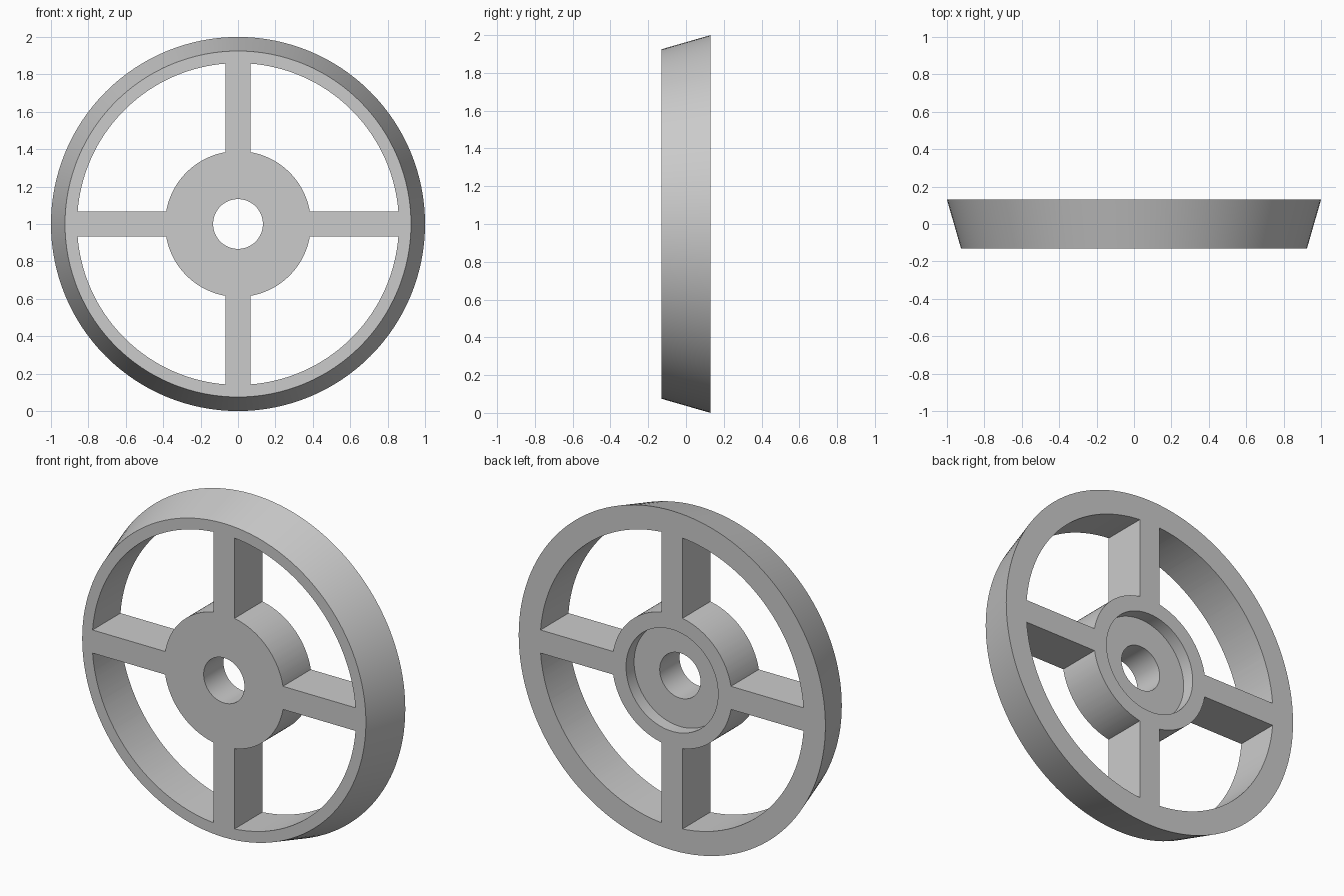
import bpy
import bmesh
from math import asin, cos, sin, pi, radians
from mathutils import Vector

cube = bpy.data.objects.get("Cube")
if cube:
    bpy.data.objects.remove(cube, do_unlink=True)

CENTRE = Vector((0, 0, 1))
HALF_DEPTH = 0.13
BORE, RECESS, HUB = 0.133, 0.30, 0.39
RIM_INNER, RIM_FRONT, RIM_BACK = 0.86, 0.925, 1.0
RECESS_FLOOR = 0.055
SPOKE_HALF = 0.068
STEPS = 128

grey = bpy.data.materials.new("plain grey")
grey.use_nodes = True
colour = (0.6, 0.6, 0.6, 1)
grey.diffuse_color = colour
grey.node_tree.nodes["Principled BSDF"].inputs["Base Color"].default_value = colour


def make_object(name, bm):
    bmesh.ops.recalc_face_normals(bm, faces=bm.faces)
    mesh = bpy.data.meshes.new(name)
    bm.to_mesh(mesh)
    bm.free()
    mesh.materials.append(grey)
    obj = bpy.data.objects.new(name, mesh)
    bpy.context.collection.objects.link(obj)
    return obj


# Solid wheel: tapered rim, central bore and a round recess in the back
bm = bmesh.new()
profile = [(BORE, -HALF_DEPTH), (RIM_FRONT, -HALF_DEPTH), (RIM_BACK, HALF_DEPTH),
           (RECESS, HALF_DEPTH), (RECESS, RECESS_FLOOR), (BORE, RECESS_FLOOR)]
ring = [bm.verts.new(CENTRE + Vector((r, y, 0))) for r, y in profile]
edges = [bm.edges.new((a, b)) for a, b in zip(ring, ring[1:] + ring[:1])]
bmesh.ops.spin(bm, geom=ring + edges, cent=CENTRE, axis=(0, 1, 0),
               angle=2 * pi, steps=STEPS, use_merge=True)
bmesh.ops.remove_doubles(bm, verts=bm.verts, dist=0.0001)
wheel = make_object("spoked_wheel", bm)


# Four window cutters leave parallel-sided spokes between hub and rim
def arc(radius, turn, count=36):
    margin = asin(SPOKE_HALF / radius)
    span = pi / 2 - 2 * margin
    angles = [turn + margin + span * i / count for i in range(count + 1)]
    return [(radius * cos(a), radius * sin(a)) for a in angles]


bm = bmesh.new()
for quarter in range(4):
    turn = quarter * pi / 2
    outline = arc(RIM_INNER, turn) + arc(HUB, turn)[::-1]
    face = bm.faces.new([bm.verts.new(CENTRE + Vector((x, -0.3, z))) for x, z in outline])
    extruded = bmesh.ops.extrude_face_region(bm, geom=[face])["geom"]
    moved = [v for v in extruded if isinstance(v, bmesh.types.BMVert)]
    bmesh.ops.translate(bm, verts=moved, vec=(0, 0.6, 0))
cutter = make_object("window_cutter", bm)
cutter.hide_render = True

cut = wheel.modifiers.new("windows", "BOOLEAN")
cut.operation = "DIFFERENCE"
cut.solver = "EXACT"
cut.object = cutter

bpy.ops.object.select_all(action="DESELECT")
wheel.select_set(True)
bpy.context.view_layer.objects.active = wheel
bpy.ops.object.modifier_apply(modifier=cut.name)
bpy.data.objects.remove(cutter, do_unlink=True)
bpy.ops.object.shade_smooth_by_angle(angle=radians(30))
